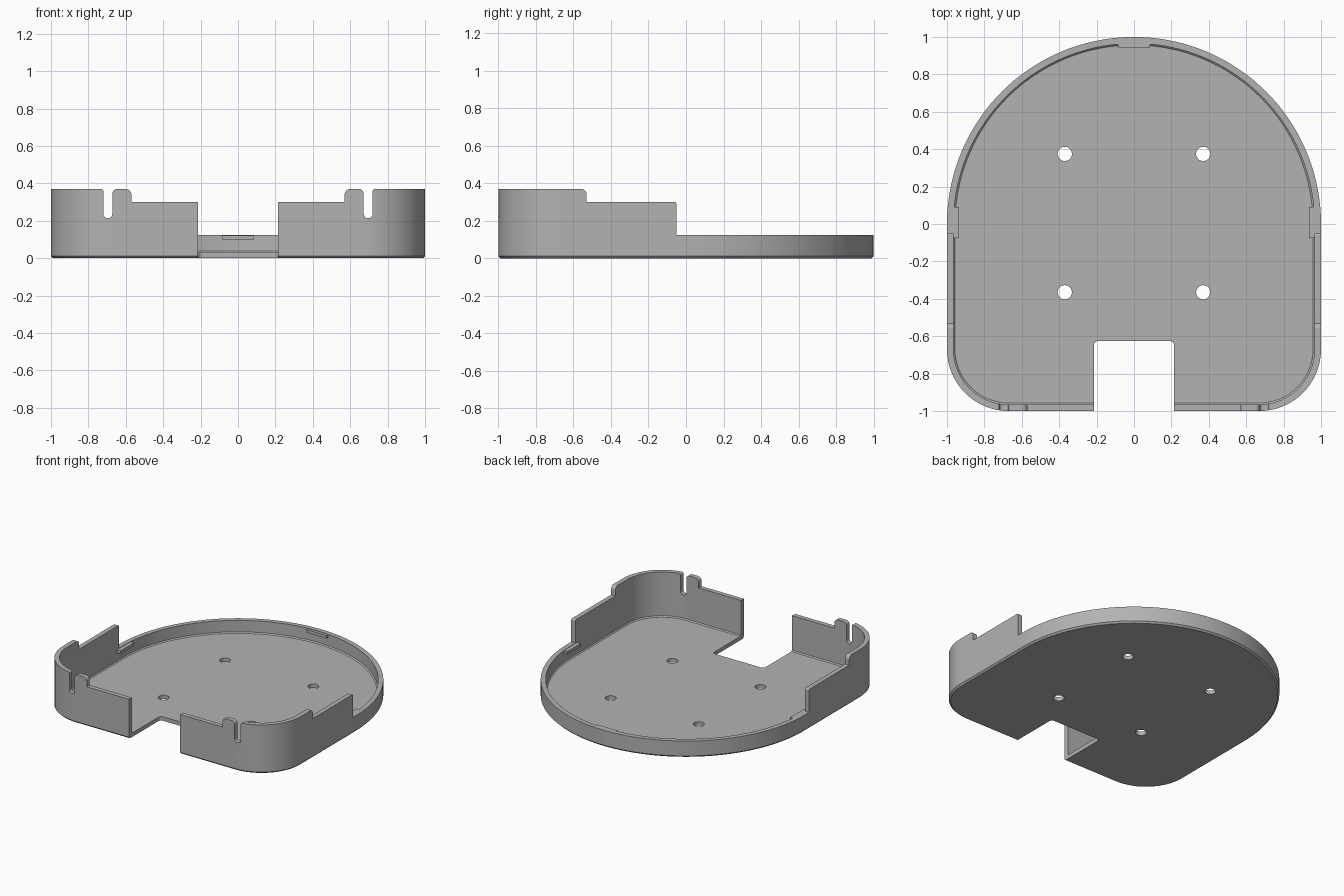
import bpy, bmesh
from math import pi, sin, cos
from mathutils import Vector

if "Cube" in bpy.data.objects:
    bpy.data.objects.remove(bpy.data.objects["Cube"])

grey = bpy.data.materials.new("plain_grey")
grey.use_nodes = True
colour = (0.45, 0.45, 0.45, 1)
grey.diffuse_color = colour
for node in grey.node_tree.nodes:
    if node.type == 'BSDF_PRINCIPLED':
        node.inputs["Base Color"].default_value = colour


def loft(name, rings):
    """Closed solid through rings of equal point count."""
    bm = bmesh.new()
    loops = [[bm.verts.new(p) for p in ring] for ring in rings]
    n = len(loops[0])
    for a, b in zip(loops, loops[1:]):
        for i in range(n):
            j = (i + 1) % n
            bm.faces.new((a[i], a[j], b[j], b[i]))
    bm.faces.new(loops[0][::-1])
    bm.faces.new(loops[-1])
    bmesh.ops.recalc_face_normals(bm, faces=bm.faces)
    mesh = bpy.data.meshes.new(name)
    bm.to_mesh(mesh)
    bm.free()
    mesh.materials.append(grey)
    obj = bpy.data.objects.new(name, mesh)
    bpy.context.scene.collection.objects.link(obj)
    return obj


def prism(name, poly, axis, lo, hi):
    """Extrude a 2D polygon along the given axis."""
    def place(p, d):
        co = [p[0], p[1]]
        co.insert(axis, d)
        return co
    return loft(name, [[place(p, d) for p in poly] for d in (lo, hi)])


def rounded(points, steps=6):
    """Round the right-angled corners that carry a radius."""
    out = []
    for i, p in enumerate(points):
        c = Vector(p[:2])
        if len(p) == 2:
            out.append(c)
            continue
        r = p[2]
        u = (Vector(points[i - 1][:2]) - c).normalized()
        v = (Vector(points[(i + 1) % len(points)][:2]) - c).normalized()
        for k in range(steps + 1):
            t = pi / 2 * k / steps
            out.append(c + (u + v) * r - (v * cos(t) + u * sin(t)) * r)
    return out


def outline(inset, z):
    """Tray footprint: half circle at the back, rounded corners in front."""
    r, c = 1 - inset, 0.33 - inset
    pts = [(r * cos(pi * k / 72), r * sin(pi * k / 72), z) for k in range(73)]
    for side, start in ((-1, pi), (1, 1.5 * pi)):
        for k in range(17):
            a = start + pi / 2 * k / 16
            pts.append((side * 0.67 + c * cos(a), -0.67 + c * sin(a), z))
    return pts


def cut(target, cutter):
    mod = target.modifiers.new("cut", 'BOOLEAN')
    mod.operation = 'DIFFERENCE'
    mod.solver = 'EXACT'
    mod.object = cutter
    bpy.context.view_layer.objects.active = target
    bpy.ops.object.modifier_apply(modifier=mod.name)
    bpy.data.objects.remove(cutter)


# Tray shell with a chamfered foot and a hollow inside
tray = loft("tray", [outline(0.012, 0), outline(0, 0.012), outline(0, 0.45)])
cut(tray, loft("cavity", [outline(0.043, 0.03), outline(0.035, 0.038),
                          outline(0.035, 0.6)]))

# Stepped side walls
cut(tray, prism("side_steps", rounded([
    (-0.6, 0.6), (-0.6, 0.3705), (-0.53, 0.3705, 0.03), (-0.53, 0.3),
    (-0.05, 0.3, 0.01), (-0.05, 0.125), (1.2, 0.125), (1.2, 0.6)]),
    0, -1.2, 1.2))

# Stepped front wall with a slot near each corner
half = [(0.57, 0.3), (0.57, 0.37, 0.03), (0.672, 0.37, 0.025),
        (0.672, 0.215, 0.02), (0.72, 0.215, 0.02), (0.72, 0.37, 0.012),
        (1.2, 0.37), (1.2, 0.6)]
mirrored = [(-p[0], *p[1:]) for p in reversed(half)]
cut(tray, prism("front_steps", rounded(half + mirrored), 1, -1.2, 1.2))

# Opening in the front
cut(tray, prism("front_opening", rounded([
    (-0.215, -1.2), (0.215, -1.2), (0.215, -0.625, 0.025),
    (-0.215, -0.625, 0.025)]), 2, -0.2, 0.7))

# Screw holes in the floor
for x in (-0.37, 0.37):
    for y in (-0.365, 0.375):
        ring = [(x + 0.038 * cos(pi * k / 16), y + 0.038 * sin(pi * k / 16))
                for k in range(32)]
        cut(tray, prism("screw_hole", ring, 2, -0.2, 0.2))

bpy.ops.object.select_all(action='DESELECT')
tray.select_set(True)
bpy.context.view_layer.objects.active = tray
bpy.ops.object.shade_smooth_by_angle(angle=pi / 6)
weighted = tray.modifiers.new("even_shading", 'WEIGHTED_NORMAL')
weighted.keep_sharp = True


# Small catches inside the rim
def catch(name, x0, x1, y0, y1):
    prism(name, [(x0, y0), (x1, y0), (x1, y1), (x0, y1)], 2, 0.1, 0.122)


catch("back_catch", -0.085, 0.085, 0.943, 0.98)
catch("left_catch", 0.935, 0.98, -0.075, 0.09)
catch("right_catch", -0.98, -0.935, -0.075, 0.09)
